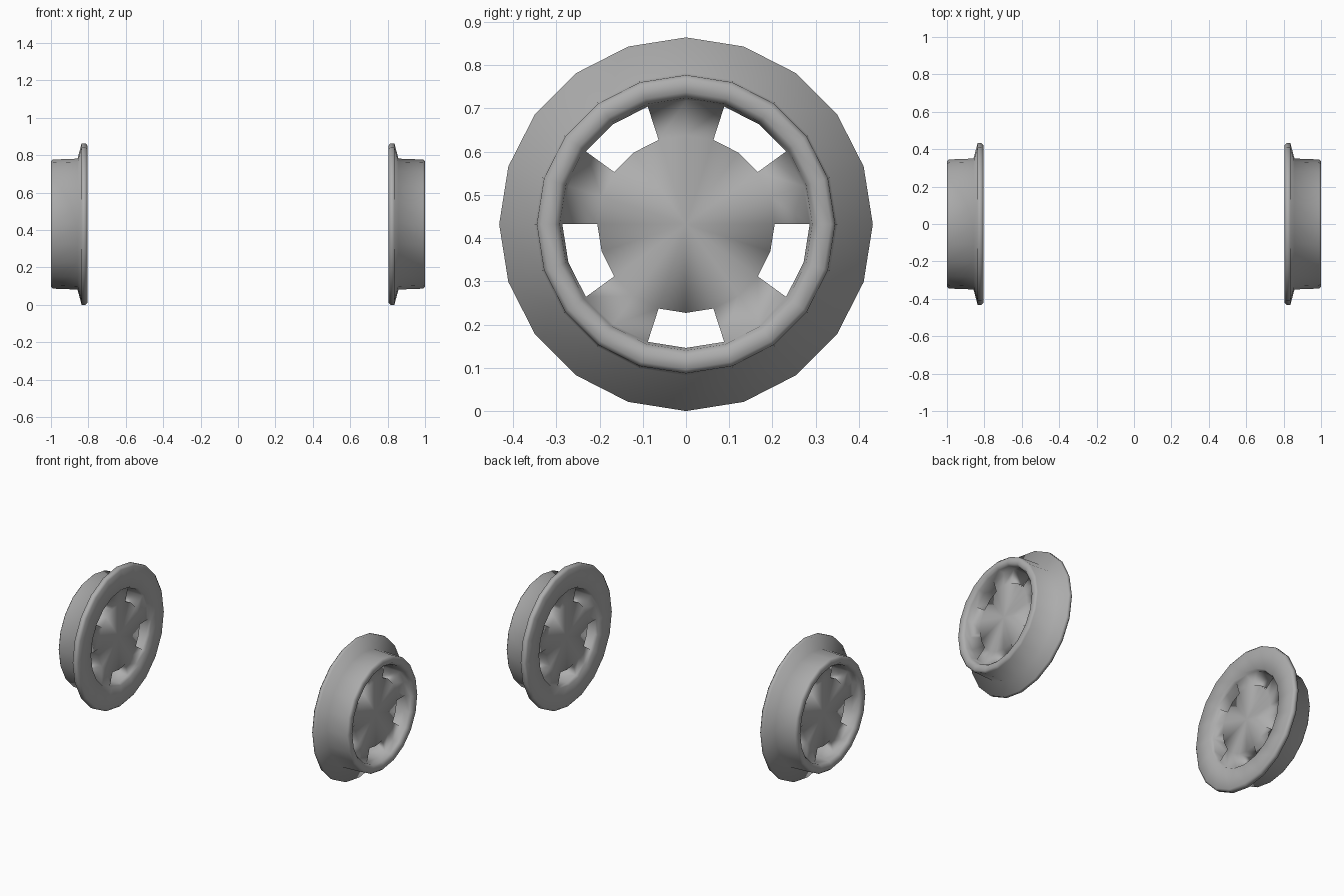
import bpy, bmesh, math

SIDES = 20
RADIUS = 0.432          # flange radius, also the axle height
HUB_R, HOLE_R = 0.205, 0.286

cube = bpy.data.objects.get("Cube")
if cube:
    bpy.data.objects.remove(cube)

grey = bpy.data.materials.new("grey_metal")
grey.use_nodes = True
colour = (0.42, 0.42, 0.42, 1)
grey.diffuse_color = colour
grey.node_tree.nodes["Principled BSDF"].inputs["Base Color"].default_value = colour

# Wheel section as (radius, distance from centre), inner hub face round to outer hub face
PROFILE = [
    (HUB_R, 0.82), (HOLE_R, 0.82), (HOLE_R + 0.01, 0.805),
    (0.42, 0.805), (RADIUS, 0.815), (RADIUS, 0.836), (0.35, 0.858),
    (0.345, 0.99), (0.335, 1.0), (0.305, 1.0), (0.292, 0.985),
    (HOLE_R, 0.95), (HUB_R, 0.95),
]


def is_hole(i):
    """Five two-segment openings, one of them at the bottom."""
    return (i - 14) % 4 in (0, 1)


def make_wheel(name, side):
    bm = bmesh.new()
    rings = []
    for r, x in PROFILE:
        ring = []
        for i in range(SIDES):
            a = 2 * math.pi * i / SIDES
            ring.append(bm.verts.new((side * x, r * math.cos(a),
                                      RADIUS + r * math.sin(a))))
        rings.append(ring)
    last = len(rings) - 1

    # Flange, tread, rim and spokes
    for k in range(last):
        for i in range(SIDES):
            if k in (0, last - 1) and is_hole(i):
                continue
            j = (i + 1) % SIDES
            bm.faces.new((rings[k][i], rings[k][j],
                          rings[k + 1][j], rings[k + 1][i]))

    # Hub faces
    for ring, x in ((rings[0], PROFILE[0][1]), (rings[last], PROFILE[last][1])):
        centre = bm.verts.new((side * x, 0, RADIUS))
        for i in range(SIDES):
            bm.faces.new((centre, ring[i], ring[(i + 1) % SIDES]))

    # Walls of the openings
    for i in range(SIDES):
        if not is_hole(i):
            continue
        j = (i + 1) % SIDES
        for a, b in ((0, last), (1, last - 1)):
            bm.faces.new((rings[a][i], rings[a][j], rings[b][j], rings[b][i]))
        for edge, neighbour in ((i, i - 1), (j, j)):
            if not is_hole(neighbour % SIDES):
                bm.faces.new((rings[0][edge], rings[1][edge],
                              rings[last - 1][edge], rings[last][edge]))

    bmesh.ops.recalc_face_normals(bm, faces=bm.faces)
    for f in bm.faces:
        f.smooth = True
    mesh = bpy.data.meshes.new(name)
    bm.to_mesh(mesh)
    bm.free()
    mesh.materials.append(grey)
    bpy.context.collection.objects.link(bpy.data.objects.new(name, mesh))


make_wheel("left_wheel", 1)
make_wheel("right_wheel", -1)
